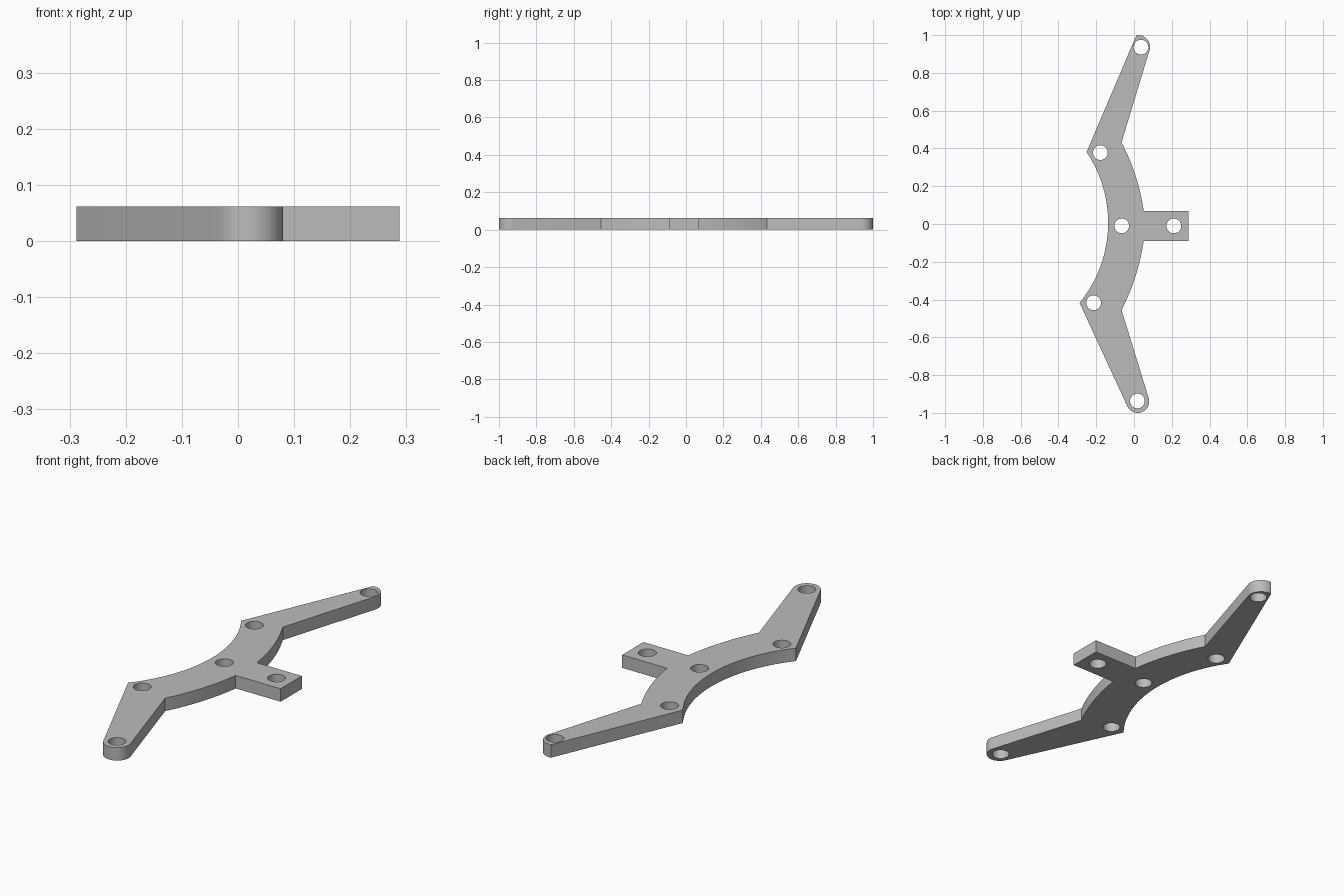
import bpy
import bmesh
import math
from mathutils import Vector
from mathutils.geometry import intersect_line_line_2d

THICKNESS = 0.062
HOLE_RADIUS = 0.039

cube = bpy.data.objects.get("Cube")
if cube:
    bpy.data.objects.remove(cube, do_unlink=True)


def arc(start, middle, end, steps):
    """Points on the circle arc that runs through three points."""
    a, b, c = Vector(start), Vector(middle), Vector(end)
    d = 2 * (a.x * (b.y - c.y) + b.x * (c.y - a.y) + c.x * (a.y - b.y))
    sa, sb, sc = a.length_squared, b.length_squared, c.length_squared
    centre = Vector(((sa * (b.y - c.y) + sb * (c.y - a.y) + sc * (a.y - b.y)) / d,
                     (sa * (c.x - b.x) + sb * (a.x - c.x) + sc * (b.x - a.x)) / d))
    first = (a - centre).to_2d()
    sweep = 0
    for p, q in ((a, b), (b, c)):
        u, v = p - centre, q - centre
        sweep += math.atan2(u.x * v.y - u.y * v.x, u.dot(v))
    points = []
    for i in range(steps + 1):
        t = sweep * i / steps
        points.append((centre.x + first.x * math.cos(t) - first.y * math.sin(t),
                       centre.y + first.x * math.sin(t) + first.y * math.cos(t)))
    return points


def circle(x, y, radius, steps=32):
    turn = math.tau / steps
    return [(x + radius * math.cos(i * turn), y + radius * math.sin(i * turn))
            for i in range(steps)]


def plate(name, loops, thickness, material):
    """Solid plate from an outline followed by its hole loops."""
    bm = bmesh.new()
    edges = []
    for loop in loops:
        verts = [bm.verts.new((x, y, 0)) for x, y in loop]
        edges += [bm.edges.new((v, verts[i - 1])) for i, v in enumerate(verts)]
    bmesh.ops.triangle_fill(bm, edges=edges, use_beauty=True, use_dissolve=False)
    top = bmesh.ops.extrude_face_region(bm, geom=bm.faces[:], use_keep_orig=True)
    moved = [g for g in top["geom"] if isinstance(g, bmesh.types.BMVert)]
    bmesh.ops.translate(bm, verts=moved, vec=(0, 0, thickness))
    bmesh.ops.recalc_face_normals(bm, faces=bm.faces[:])
    mesh = bpy.data.meshes.new(name)
    bm.to_mesh(mesh)
    bm.free()
    mesh.materials.append(material)
    obj = bpy.data.objects.new(name, mesh)
    bpy.context.collection.objects.link(obj)
    bpy.ops.object.select_all(action="DESELECT")
    obj.select_set(True)
    bpy.context.view_layer.objects.active = obj
    bpy.ops.object.shade_smooth_by_angle(angle=math.radians(30))
    return obj


grey = bpy.data.materials.new("plain grey")
grey.use_nodes = True
colour = (0.5, 0.5, 0.5, 1)
grey.diffuse_color = colour
grey.node_tree.nodes["Principled BSDF"].inputs["Base Color"].default_value = colour

# Outline, clockwise from the tip of the back arm
outline = []
outline += arc((0.013, 1.0), (0.065, 0.983), (0.083, 0.922), 14)       # back tip
outline += arc((-0.066, 0.432), (0.022, 0.21), (0.051, 0.07), 16)      # outer bow, back
outline += [(0.288, 0.07), (0.288, -0.09)]                             # square tab
outline += arc((0.051, -0.09), (0.022, -0.23), (-0.066, -0.455), 16)   # outer bow, front
outline += arc((0.079, -0.925), (0.018, -1.0), (-0.034, -0.968), 18)   # front tip
outline += arc((-0.288, -0.418), (-0.137, 0.0), (-0.251, 0.381), 36)   # inner bow

# Bolt holes
holes = [(0.037, 0.936), (-0.178, 0.378), (-0.065, -0.01),
         (0.211, -0.01), (-0.214, -0.417), (0.018, -0.937)]

plate("bracket_plate", [outline] + [circle(x, y, HOLE_RADIUS) for x, y in holes],
      THICKNESS, grey)
